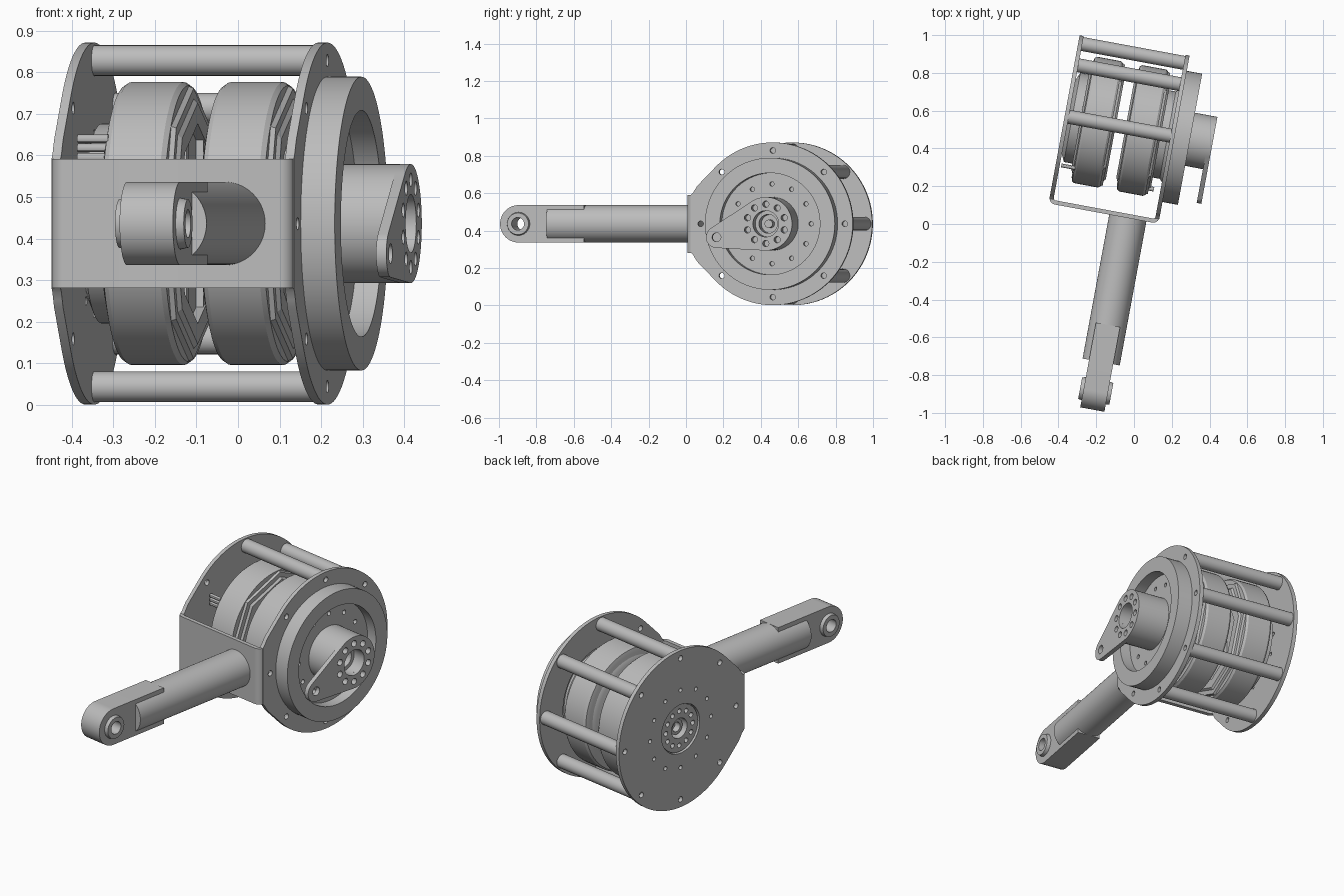
import bpy, bmesh
from math import sin, cos, pi, radians, atan2, acos, hypot
from mathutils import Matrix, Vector

cube = bpy.data.objects.get("Cube")
if cube:
    bpy.data.objects.remove(cube)

grey = bpy.data.materials.new("machined_grey")
grey.use_nodes = True
COLOUR = (0.5, 0.5, 0.5, 1)
grey.diffuse_color = COLOUR
grey.node_tree.nodes["Principled BSDF"].inputs["Base Color"].default_value = COLOUR

YAW = Matrix.Rotation(radians(-10.5), 4, 'Z')   # whole assembly is turned
CB, CZ = 0.495, 0.436                           # axis of the drum (y, z)
ARM = -0.038                                    # x of the arm centre line
parts = []


def finish(name, bm):
    bmesh.ops.remove_doubles(bm, verts=bm.verts, dist=1e-5)
    bmesh.ops.recalc_face_normals(bm, faces=bm.faces)
    me = bpy.data.meshes.new(name)
    bm.to_mesh(me)
    bm.free()
    me.materials.append(grey)
    ob = bpy.data.objects.new(name, me)
    bpy.context.collection.objects.link(ob)
    parts.append(ob)
    return ob


def add_lathe(bm, profile, b=CB, z=CZ, steps=64):
    """Closed (x, radius) profile turned about an axis parallel to x."""
    vs = [bm.verts.new((a, b, z + r)) for a, r in profile]
    es = [bm.edges.new((vs[i], vs[(i + 1) % len(vs)])) for i in range(len(vs))]
    bmesh.ops.spin(bm, geom=vs + es, cent=(0, b, z), axis=(1, 0, 0),
                   angle=2 * pi, steps=steps, use_merge=True)


def lathe(name, profile, **kw):
    bm = bmesh.new()
    add_lathe(bm, profile, **kw)
    return finish(name, bm)


def add_rod(bm, a0, a1, r, b=CB, z=CZ, steps=24):
    m = Matrix.Translation(((a0 + a1) / 2, b, z)) @ Matrix.Rotation(pi / 2, 4, 'Y')
    bmesh.ops.create_cone(bm, cap_ends=True, segments=steps, radius1=r,
                          radius2=r, depth=a1 - a0, matrix=m)


def rod(name, *args, **kw):
    bm = bmesh.new()
    add_rod(bm, *args, **kw)
    return finish(name, bm)


def prism(name, pts, vec):
    bm = bmesh.new()
    f = bm.faces.new([bm.verts.new(p) for p in pts])
    new = bmesh.ops.extrude_face_region(bm, geom=[f])["geom"]
    bmesh.ops.translate(bm, vec=vec, verts=[v for v in new if isinstance(v, bmesh.types.BMVert)])
    return finish(name, bm)


def arc(cx, cy, r, start, end, n):
    return [(cx + r * cos(radians(start + (end - start) * i / n)),
             cy + r * sin(radians(start + (end - start) * i / n))) for i in range(n + 1)]


def ring(r, count, start=0):
    return [p for p in arc(CB, CZ, r, start, start + 360, count)[:-1]]


def drill(ob, holes):
    """Cut round holes (x0, x1, radius, y, z) into a part."""
    bm = bmesh.new()
    for a0, a1, r, b, z in holes:
        add_rod(bm, a0, a1, r, b, z, 48 if r > 0.05 else 16)
    cutter = finish("hole_cutter", bm)
    parts.remove(cutter)
    mod = ob.modifiers.new("holes", 'BOOLEAN')
    mod.operation, mod.solver, mod.object = 'DIFFERENCE', 'EXACT', cutter
    dg = bpy.context.evaluated_depsgraph_get()
    me = bpy.data.meshes.new_from_object(ob.evaluated_get(dg))
    ob.modifiers.clear()
    ob.data = me
    bpy.data.objects.remove(cutter)


# Side plates: disc that necks down to the front strap
R, NECK, T = 0.435, 0.155, 0.022
upper = [(0.05, CZ + NECK), (0.062, CZ + 0.166), (0.072, CZ + 0.183), (0.085, CZ + 0.203)]
outline = upper + arc(CB, CZ, R, 136, -136, 72) + [(b, 2 * CZ - z) for b, z in reversed(upper)]
rim_holes = ring(0.392, 8)
for name, a0, bore in (("left_plate", 0.105, 0.27), ("right_plate", -0.465, 0.135)):
    plate = prism(name, [(a0, b, z) for b, z in outline], (T, 0, 0))
    holes = [(a0 - 0.02, a0 + 0.05, 0.015, b, z) for b, z in rim_holes]
    holes.append((a0 - 0.02, a0 + 0.05, bore, CB, CZ))
    if name == "right_plate":
        holes += [(a0 - 0.02, a0 + 0.05, 0.011, b, z) for b, z in ring(0.215, 12)]
    drill(plate, holes)

# Front strap joining the plates, with rounded bends
L, RT, F, W = -0.465, 0.127, 0.025, 0.035
strap = [(L, 0.06)] + arc(L + W, F + W, W, 180, 270, 8) + arc(RT - W, F + W, W, 270, 360, 8)
strap += arc(RT - W, F + W, W - T, 360, 270, 8) + arc(L + W, F + W, W - T, 270, 180, 8)
strap = strap[1:]
prism("front_strap", [(a, b, CZ - NECK) for a, b in strap], (0, 0, 2 * NECK))

# Five spacer rods across the top, back and bottom
for i, (b, z) in enumerate(arc(CB, CZ, 0.392, -90, 90, 4)):
    rod("spacer_rod_%d" % (i + 1), L + T, RT - T, 0.037, b, z)

# Two motor drums with an eight-sided end frame and cross bars
for i, a in enumerate((-0.37, -0.127)):
    tag = ("right", "left")[i]
    w = 0.158
    lathe(tag + "_motor_drum", [(a, 0), (a, 0.31), (a + 0.006, 0.332), (a + 0.018, 0.34),
                                (a + w - 0.012, 0.34), (a + w, 0.332), (a + w, 0)])
    lathe(tag + "_motor_back_cap", [(a - 0.01, 0), (a - 0.01, 0.27), (a, 0.29), (a, 0)])
    e = a + w
    lathe(tag + "_motor_frame", [(e, 0.24), (e, 0.33), (e + 0.012, 0.325), (e + 0.012, 0.3),
                                 (e + 0.022, 0.29), (e + 0.022, 0.24)], steps=8)
    bm = bmesh.new()
    for k in (-1, 1):
        m = Matrix.Translation((e + 0.008, CB + k * 0.11, CZ)) @ Matrix.Diagonal((0.02, 0.03, 0.48, 1))
        bmesh.ops.create_cube(bm, size=1, matrix=m)
    finish(tag + "_motor_bars", bm)

# Mounting drums between the motors and the plates
inner = lathe("right_mount_drum", [(-0.456, 0), (-0.456, 0.13), (-0.443, 0.13), (-0.443, 0.2),
                                   (-0.425, 0.24), (-0.37, 0.24), (-0.37, 0)])
drill(inner, [(-0.5, -0.42, 0.013, b, z) for b, z in ring(0.095, 12)] + [(-0.5, -0.40, 0.055, CB, CZ)])
lathe("right_shaft_collar", [(-0.435, 0.026), (-0.435, 0.042), (-0.39, 0.042), (-0.39, 0.026)], steps=32)
lathe("left_mount_drum", [(0.03, 0), (0.03, 0.235), (0.09, 0.235), (0.105, 0.25), (0.12, 0.25), (0.12, 0)])
rod("centre_shaft", -0.25, -0.1, 0.035)

# Cable pins on the right motor and a small pin by the left one
for k in range(3):
    rod("cable_pin_%d" % (k + 1), -0.435, -0.36, 0.01, CB - 0.26, CZ + 0.16 + k * 0.022, steps=12)
rod("stop_pin", 0.03, 0.07, 0.012, 0.2, CZ, steps=12)

# Bearing ring and recessed output disc
lathe("bearing_ring", [(0.115, 0.272), (0.115, 0.353), (0.21, 0.353), (0.21, 0.272)], steps=96)
disc = lathe("output_disc", [(0.118, 0), (0.118, 0.273), (0.15, 0.273), (0.15, 0)], steps=96)
drill(disc, [(0.128, 0.2, 0.012, b, z) for b, z in ring(0.213, 12)])

# Output hub with stepped bore
bolts = [(0.28, 0.36, 0.017, b, z) for b, z in ring(0.105, 10, 90)]
hub = lathe("output_hub", [(0.14, 0), (0.14, 0.143), (0.309, 0.143), (0.309, 0.07), (0.26, 0.07),
                           (0.26, 0.05), (0.19, 0.05), (0.19, 0)])
drill(hub, bolts)
rod("hub_pin", 0.18, 0.25, 0.022)

# Teardrop crank lever on the hub face
tb, tz, tr, hr = 0.227, 0.364, 0.057, 0.143
d = hypot(tb - CB, tz - CZ)
aim = atan2(tz - CZ, tb - CB) % (2 * pi) * 180 / pi
half = acos((hr - tr) / d) * 180 / pi
tear = arc(CB, CZ, hr, aim + half, aim + 360 - half, 56) + arc(tb, tz, tr, aim - half, aim + half, 20)
lever = prism("crank_lever", [(0.306, b, z) for b, z in tear], (0.025, 0, 0))
drill(lever, bolts + [(0.28, 0.36, 0.07, CB, CZ), (0.28, 0.36, 0.024, tb, tz)])

# Arm tube running forward from the strap
bm = bmesh.new()
bmesh.ops.create_cone(bm, cap_ends=True, segments=64, radius1=0.1, radius2=0.1, depth=0.785,
                      matrix=Matrix.Translation((ARM, -0.3575, CZ)) @ Matrix.Rotation(pi / 2, 4, 'X'))
finish("arm_tube", bm)

# Flat rounded arm end with a bushing
EB = -0.906
tip = [(-0.55, CZ + 0.1)] + arc(EB, CZ, 0.1, 90, 270, 32) + [(-0.55, CZ - 0.1)]
eye = prism("arm_end", [(ARM - 0.065, b, z) for b, z in tip], (0.13, 0, 0))
drill(eye, [(ARM - 0.1, ARM + 0.1, 0.05, EB, CZ)])
lathe("arm_bushing", [(ARM - 0.084, 0.034), (ARM - 0.084, 0.058), (ARM - 0.065, 0.062),
                      (ARM + 0.065, 0.062), (ARM + 0.084, 0.058), (ARM + 0.084, 0.034)],
      b=EB, steps=40)

# Turn everything and shade round faces smoothly
for ob in parts:
    ob.data.transform(YAW)
    ob.data.shade_smooth()
    ob.data.set_sharp_from_angle(angle=radians(30))
